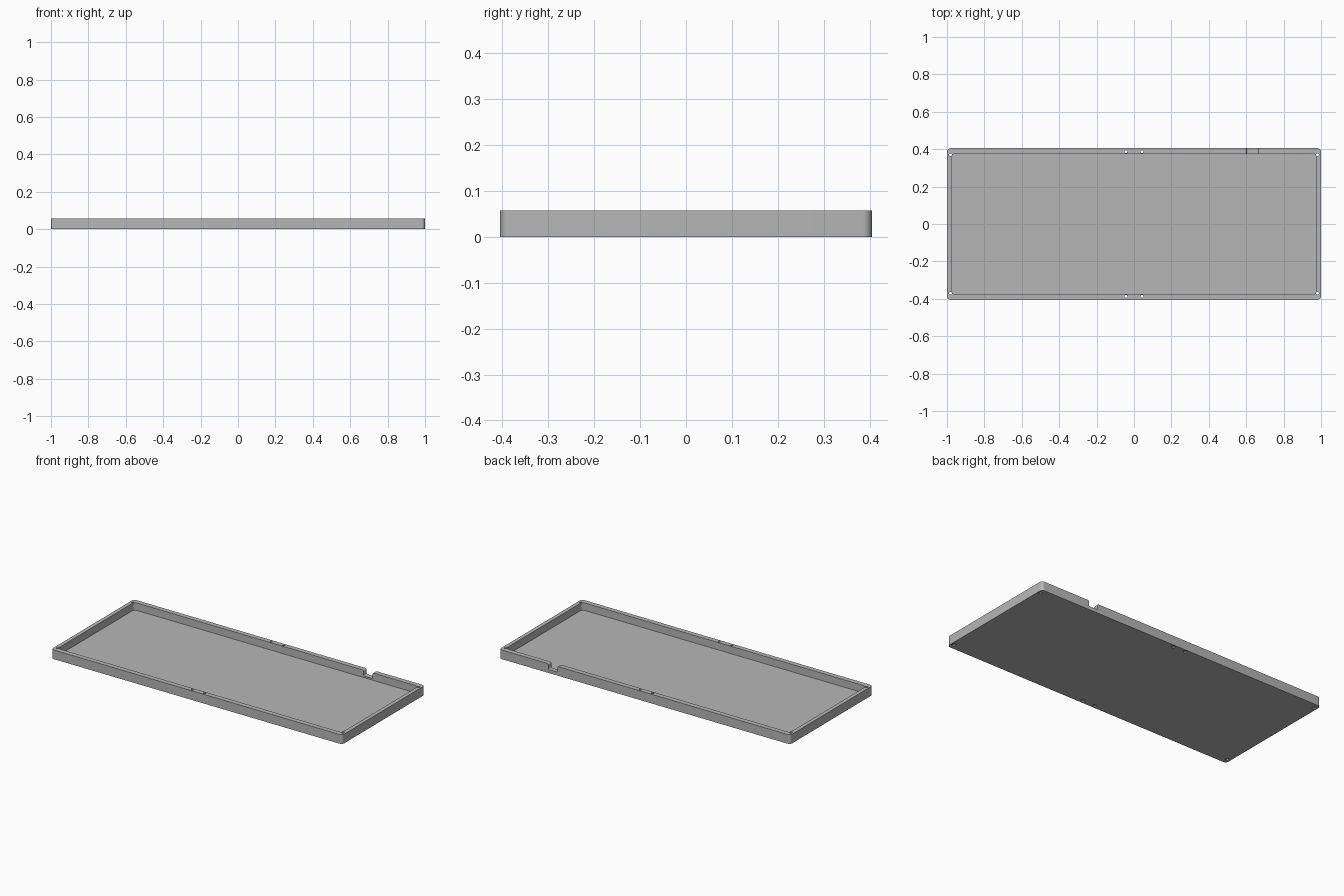
import bpy, bmesh, math

cube = bpy.data.objects.get("Cube")
if cube:
    bpy.data.objects.remove(cube, do_unlink=True)

HX, HY, H = 1.0, 0.405, 0.057      # outer half sizes and height
IX, IY, FLOOR = 0.976, 0.375, 0.011  # cavity half sizes and floor level

grey = bpy.data.materials.new("light_grey")
grey.use_nodes = True
colour = (0.47, 0.47, 0.47, 1)
grey.diffuse_color = colour
grey.node_tree.nodes["Principled BSDF"].inputs["Base Color"].default_value = colour


def prism(name, points, direction):
    """Extrude a closed 3D outline along a direction."""
    bm = bmesh.new()
    face = bm.faces.new([bm.verts.new(p) for p in points])
    out = bmesh.ops.extrude_face_region(bm, geom=[face])
    moved = [v for v in out["geom"] if isinstance(v, bmesh.types.BMVert)]
    bmesh.ops.translate(bm, verts=moved, vec=direction)
    bmesh.ops.recalc_face_normals(bm, faces=bm.faces)
    mesh = bpy.data.meshes.new(name)
    bm.to_mesh(mesh)
    bm.free()
    mesh.materials.append(grey)
    obj = bpy.data.objects.new(name, mesh)
    bpy.context.collection.objects.link(obj)
    return obj


def arc(cx, cy, r, start, end, steps=8):
    angles = [math.radians(start + (end - start) * i / steps) for i in range(steps + 1)]
    return [(cx + r * math.cos(a), cy + r * math.sin(a)) for a in angles]


def rounded_slab(name, hx, hy, r, z0, z1):
    pts = []
    for k, (sx, sy) in enumerate([(1, 1), (-1, 1), (-1, -1), (1, -1)]):
        pts += arc(sx * (hx - r), sy * (hy - r), r, 90 * k, 90 * k + 90)
    return prism(name, [(x, y, z0) for x, y in pts], (0, 0, z1 - z0))


def cylinder(name, x, y, r, z0, z1):
    pts = arc(x, y, r, 0, 360, 20)[:-1]
    return prism(name, [(px, py, z0) for px, py in pts], (0, 0, z1 - z0))


def cut(target, cutter):
    cutter.hide_render = True
    mod = target.modifiers.new("cut", "BOOLEAN")
    mod.operation, mod.solver, mod.object = "DIFFERENCE", "EXACT", cutter
    bpy.context.view_layer.objects.active = target
    bpy.ops.object.modifier_apply(modifier=mod.name)
    bpy.data.objects.remove(cutter, do_unlink=True)


# Shallow tray with rounded corners
tray = rounded_slab("tray", HX, HY, 0.02, 0, H)
cut(tray, rounded_slab("cavity", IX, IY, 0.02, FLOOR, H + 0.05))

# Cable notch in the back wall: rounded lips and rounded floor corners
NX, NZ, R, W = 0.632, 0.021, 0.008, 0.031
half = arc(W - R, NZ + R, R, -90, 0) + arc(W + R, H - R, R, 180, 90) + [(W + R, H + 0.02)]
profile = half + [(-x, z) for x, z in reversed(half)]
cut(tray, prism("notch", [(NX + x, IY - 0.01, z) for x, z in profile], (0, 0.06, 0)))

# Screw holes through the rim, with shallow recesses underneath
for x, y in [(0.981, 0.37), (0.043, 0.387)]:
    for sx in (-1, 1):
        for sy in (-1, 1):
            cut(tray, cylinder("hole", sx * x, sy * y, 0.0075, -0.02, H + 0.02))
            cut(tray, cylinder("recess", sx * x, sy * y, 0.012, -0.02, 0.006))

bpy.ops.object.select_all(action="DESELECT")
tray.select_set(True)
bpy.context.view_layer.objects.active = tray
bpy.ops.object.shade_smooth_by_angle(angle=math.radians(30))
